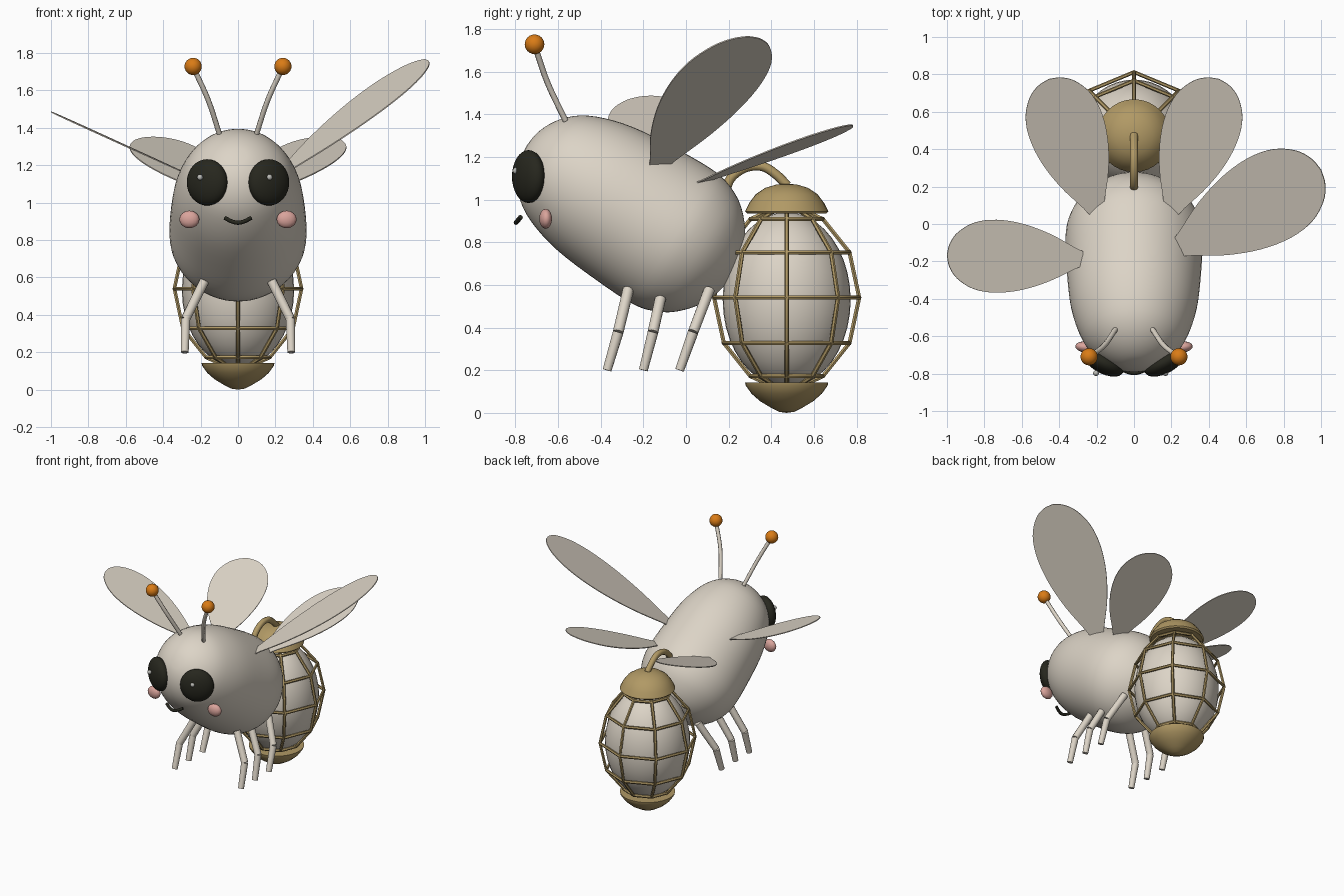
import bpy, bmesh, math
from mathutils import Vector, Matrix

if "Cube" in bpy.data.objects:
    bpy.data.objects.remove(bpy.data.objects["Cube"])


def mat(name, rgb):
    m = bpy.data.materials.new(name)
    m.diffuse_color = (*rgb, 1)
    m.use_nodes = True
    m.node_tree.nodes["Principled BSDF"].inputs["Base Color"].default_value = m.diffuse_color
    return m


CREAM = mat("cream", (0.72, 0.66, 0.57))
BRASS = mat("brass", (0.44, 0.32, 0.13))
BLACK = mat("soft_black", (0.02, 0.02, 0.013))
PINK = mat("blush_pink", (0.70, 0.37, 0.33))
ORANGE = mat("orange", (0.70, 0.20, 0.008))
GREY = mat("pale_grey", (0.5, 0.5, 0.47))


def finish(name, bm, material, angle=40):
    bmesh.ops.recalc_face_normals(bm, faces=bm.faces)
    me = bpy.data.meshes.new(name)
    bm.to_mesh(me)
    bm.free()
    me.materials.append(material)
    ob = bpy.data.objects.new(name, me)
    bpy.context.collection.objects.link(ob)
    smooth(ob, angle)
    return ob


def smooth(ob, angle=40):
    bpy.ops.object.select_all(action='DESELECT')
    ob.select_set(True)
    bpy.context.view_layer.objects.active = ob
    bpy.ops.object.shade_smooth_by_angle(angle=math.radians(angle))


def catmull(pts, n):
    """Smooth curve through the points."""
    p = [Vector(q) for q in pts]
    p = [2 * p[0] - p[1]] + p + [2 * p[-1] - p[-2]]
    out = []
    for i in range(1, len(p) - 2):
        a, b, c, d = p[i - 1:i + 3]
        for k in range(n):
            t = k / n
            out.append(0.5 * (2 * b + (c - a) * t + (2 * a - 5 * b + 4 * c - d) * t * t
                              + (3 * b - a - 3 * c + d) * t ** 3))
    return out + [p[-2]]


def lathe(name, profile, material, matrix, segs=48, angle=40):
    """Spin (radius, height) points around the local z axis."""
    bm = bmesh.new()
    vs = [bm.verts.new((max(r, 0), 0, z)) for r, z in profile]
    es = [bm.edges.new(e) for e in zip(vs, vs[1:])]
    bmesh.ops.spin(bm, geom=vs + es, cent=(0, 0, 0), axis=(0, 0, 1),
                   angle=2 * math.pi, steps=segs, use_duplicate=False)
    bmesh.ops.remove_doubles(bm, verts=bm.verts, dist=1e-4)
    bm.transform(matrix)
    return finish(name, bm, material, angle)


def ball(name, loc, radii, material, turn=0, segs=24):
    bm = bmesh.new()
    bmesh.ops.create_uvsphere(bm, u_segments=segs, v_segments=segs // 2, radius=1)
    bm.transform(Matrix.Translation(loc) @ Matrix.Rotation(turn, 4, 'Z')
                 @ Matrix.Diagonal((*radii, 1)))
    return finish(name, bm, material)


def tube(name, paths, radius, material, cyclic=(), res=2):
    """Round rods along one or more paths."""
    cu = bpy.data.curves.new(name, 'CURVE')
    cu.dimensions = '3D'
    cu.bevel_depth, cu.bevel_resolution, cu.use_fill_caps = radius, res, True
    for i, path in enumerate(paths):
        s = cu.splines.new('POLY')
        s.points.add(len(path) - 1)
        for pt, co in zip(s.points, path):
            pt.co = (*co, 1)
        s.use_cyclic_u = i in cyclic
    cu.materials.append(material)
    ob = bpy.data.objects.new(name, cu)
    bpy.context.collection.objects.link(ob)
    bpy.ops.object.select_all(action='DESELECT')
    ob.select_set(True)
    bpy.context.view_layer.objects.active = ob
    bpy.ops.object.convert(target='MESH')
    smooth(bpy.context.object, 50)


def cone(name, a, b, r1, r2, material):
    a, b = Vector(a), Vector(b)
    bm = bmesh.new()
    bmesh.ops.create_cone(bm, cap_ends=True, segments=12, radius1=r1, radius2=r2,
                          depth=(b - a).length)
    bm.transform(Matrix.Translation((a + b) / 2)
                 @ (b - a).to_track_quat('Z', 'Y').to_matrix().to_4x4())
    finish(name, bm, material)


def wing(name, root, tip, half):
    """Thin leaf plate with its width kept level."""
    root, tip = Vector(root), Vector(tip)
    axis = tip - root
    side = Vector((-axis.y, axis.x, 0)).normalized()
    up = axis.cross(side).normalized() * 0.003
    edge = [(0.0, 0.2)] + [tuple(p) for p in catmull(
        [(0.06, 0.3), (0.25, 0.66), (0.45, 0.91), (0.64, 1), (0.8, 0.91),
         (0.92, 0.64), (0.98, 0.32), (1, 0)], 4)]
    loop = edge + [(t, -w) for t, w in reversed(edge[:-1])]
    bm = bmesh.new()
    rings = [[bm.verts.new(root + axis * t + side * w * half + up * k) for t, w in loop]
             for k in (-1, 1)]
    bm.faces.new(rings[0])
    bm.faces.new(rings[1])
    for i in range(len(loop)):
        j = (i + 1) % len(loop)
        bm.faces.new((rings[0][i], rings[0][j], rings[1][j], rings[1][i]))
    finish(name, bm, CREAM, 30)


# Plump tilted body
body = [(0, -0.578), (0.07, -0.57), (0.145, -0.54), (0.215, -0.487), (0.272, -0.41),
        (0.318, -0.29), (0.346, -0.15), (0.362, 0.05), (0.367, 0.2), (0.355, 0.3),
        (0.31, 0.4), (0.235, 0.48), (0.155, 0.53), (0.07, 0.556), (0, 0.562)]
tilt = Vector((0, 0.85, -0.53)).to_track_quat('Z', 'X').to_matrix().to_4x4()
lathe("body", catmull(body, 3), CREAM, Matrix.Translation((0, -0.257, 0.946)) @ tilt, 56, 80)

# Face, antennae and legs on both sides
for s, side in ((-1, "left"), (1, "right")):
    ball(side + "_eye", (s * 0.165, -0.738, 1.108), (0.12, 0.06, 0.124), BLACK, s * 0.5, 32)
    ball(side + "_cheek", (s * 0.26, -0.658, 0.91), (0.054, 0.03, 0.047), PINK, s * 0.1, 16)
    path = catmull([(s * 0.10, -0.565, 1.37), (s * 0.16, -0.65, 1.55), (s * 0.24, -0.71, 1.725)], 6)
    tube(side + "_antenna", [path], 0.014, CREAM)
    ball(side + "_antenna_tip", (s * 0.24, -0.71, 1.728), (0.046,) * 3, ORANGE)
    for label, hip, knee, foot in (("front", -0.27, -0.318, -0.37),
                                   ("middle", -0.11, -0.155, -0.2),
                                   ("back", 0.11, 0.033, -0.03)):
        h, k, f = [Vector((s * x, y, z)) for x, y, z in
                   ((0.18, hip, 0.58), (0.28, knee, 0.378), (0.285, foot, 0.2))]
        cone(f"{side}_{label}_upper_leg", h, k, 0.026, 0.025, CREAM)
        cone(f"{side}_{label}_lower_leg", k, f, 0.025, 0.021, CREAM)
for x, side in ((-0.203, "left"), (0.168, "right")):
    ball(side + "_eye_glint", (x, -0.797, 1.135), (0.016,) * 3, GREY, 0, 12)
tube("mouth", [catmull([(-0.07, -0.775, 0.918), (-0.035, -0.79, 0.9), (0, -0.797, 0.892),
                        (0.035, -0.79, 0.9), (0.07, -0.775, 0.918)], 4)], 0.011, BLACK)

# Wings, raised on one side
wing("right_front_wing", (0.23, -0.13, 1.155), (1.0, 0.29, 1.765), 0.242)
wing("left_front_wing", (-0.275, -0.185, 1.155), (-1.0, -0.165, 1.485), 0.195)
for s, side in ((-1, "left"), (1, "right")):
    wing(side + "_back_wing", (s * 0.2, 0.065, 1.08), (s * 0.455, 0.775, 1.35), 0.205)

# Lantern bulb
CY, CZ = 0.472, 0.54
ball("lantern_bulb", (0, CY, CZ - 0.01), (0.3, 0.3, 0.41), CREAM, 0, 40)


# Lantern cage: eight ribs and five hoops
def cage_point(lat, k):
    r = 0.34 * math.cos(lat)
    return (r * math.cos(k * math.pi / 4), CY + r * math.sin(k * math.pi / 4),
            CZ + 0.425 * math.sin(lat))


lats = [math.radians(a) for a in (-60, -30, 0, 30, 60)]
hoops = [[cage_point(a, k) for k in range(8)] for a in lats]
ends = [math.radians(a) for a in (-80, -60, -30, 0, 30, 60, 80)]
ribs = [[cage_point(a, k) for a in ends] for k in range(8)]
tube("lantern_cage", hoops + ribs, 0.011, BRASS, range(5), 1)

# Lantern caps and handle
base = Matrix.Translation((0, CY, 0))
lathe("lantern_top_cap", [(0, 0.935), (0.185, 0.935), (0.195, 0.945), (0.175, 0.985),
                          (0.145, 1.025), (0.1, 1.055), (0.05, 1.07), (0, 1.075)], BRASS, base, 32)
lathe("lantern_bottom_cap", [(0, 0.142), (0.195, 0.142), (0.192, 0.128), (0.165, 0.09),
                             (0.125, 0.055), (0.075, 0.025), (0.035, 0.005), (0, 0)], BRASS, base, 32)
tube("lantern_handle", [catmull([(0, 0.475, 1.065), (0, 0.425, 1.115), (0, 0.36, 1.155),
                                 (0, 0.28, 1.15), (0, 0.21, 1.1), (0, 0.18, 1.02)], 5)],
     0.022, BRASS)
